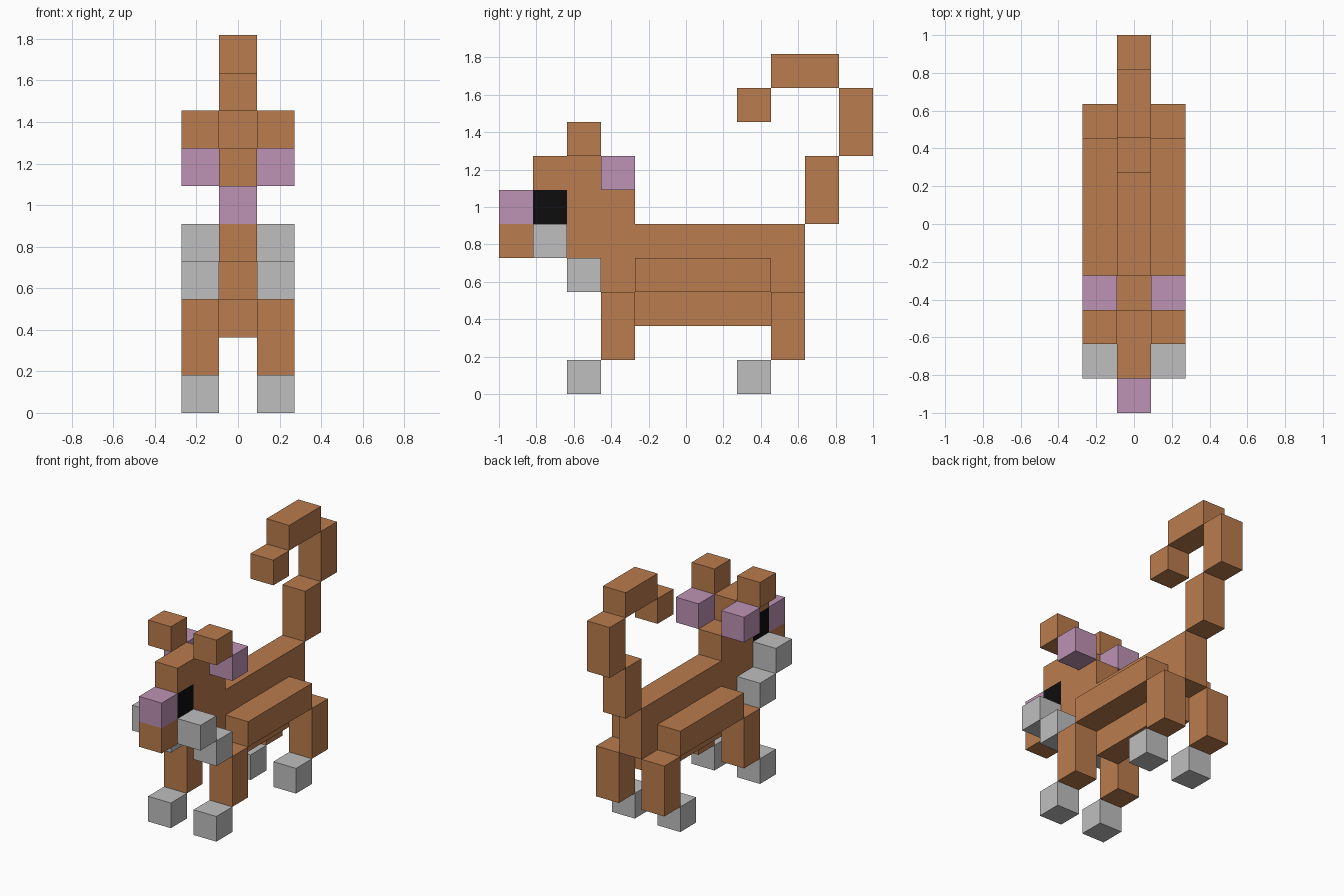
import bpy
import bmesh

if "Cube" in bpy.data.objects:
    bpy.data.objects.remove(bpy.data.objects["Cube"], do_unlink=True)

U = 2 / 11  # one block


def material(name, rgb):
    mat = bpy.data.materials.new(name)
    mat.use_nodes = True
    colour = (*rgb, 1)
    mat.diffuse_color = colour
    mat.node_tree.nodes["Principled BSDF"].inputs["Base Color"].default_value = colour
    return mat


BROWN = material("brown fur", (0.49, 0.20, 0.075))
PINK = material("pink skin", (0.51, 0.29, 0.455))
GREY = material("light grey", (0.52, 0.52, 0.52))
BLACK = material("black eye", (0.004, 0.004, 0.004))


def slab(name, profile, mat, column=0):
    """Extrude a (y, z) block-grid outline one block wide across x."""
    bm = bmesh.new()
    x = (column - 0.5) * U
    face = bm.faces.new([bm.verts.new((x, y * U - 1, z * U)) for y, z in profile])
    new = bmesh.ops.extrude_face_region(bm, geom=[face])["geom"]
    bmesh.ops.translate(bm, vec=(U, 0, 0),
                        verts=[v for v in new if isinstance(v, bmesh.types.BMVert)])
    bmesh.ops.recalc_face_normals(bm, faces=bm.faces)
    mesh = bpy.data.meshes.new(name)
    bm.to_mesh(mesh)
    bm.free()
    mesh.materials.append(mat)
    obj = bpy.data.objects.new(name, mesh)
    bpy.context.collection.objects.link(obj)
    return obj


def box(name, y0, y1, z0, z1, mat, column=0):
    return slab(name, [(y0, z0), (y1, z0), (y1, z1), (y0, z1)], mat, column)


# Muzzle, head, neck, torso and belly, with a notch for the eyes
slab("body_and_head", [(0, 4), (3, 4), (3, 3), (4, 3), (4, 2), (8, 2), (8, 3),
                       (9, 3), (9, 5), (4, 5), (4, 6), (3, 6), (3, 7), (1, 7),
                       (1, 6), (2, 6), (2, 5), (0, 5)], BROWN)
box("eyes", 1, 2, 5, 6, BLACK)
box("nose", 0, 1, 5, 6, PINK)

# Curling tail
box("tail_base", 9, 10, 5, 7, BROWN)
box("tail_middle", 10, 11, 7, 9, BROWN)
box("tail_top", 8, 10, 9, 10, BROWN)
box("tail_tip", 7, 8, 8, 9, BROWN)

# Paired parts
for side, column in (("left", 1), ("right", -1)):
    box(side + "_ear_tip", 2, 3, 7, 8, BROWN, column)
    box(side + "_ear_back", 3, 4, 6, 7, PINK, column)
    box(side + "_cheek", 1, 2, 4, 5, GREY, column)
    box(side + "_jowl", 2, 3, 3, 4, GREY, column)
    box(side + "_flank", 4, 8, 3, 4, BROWN, column)
    for end, y in (("front", 3), ("hind", 8)):
        box(f"{side}_{end}_leg", y, y + 1, 1, 3, BROWN, column)
        box(f"{side}_{end}_paw", y - 1, y, 0, 1, GREY, column)
